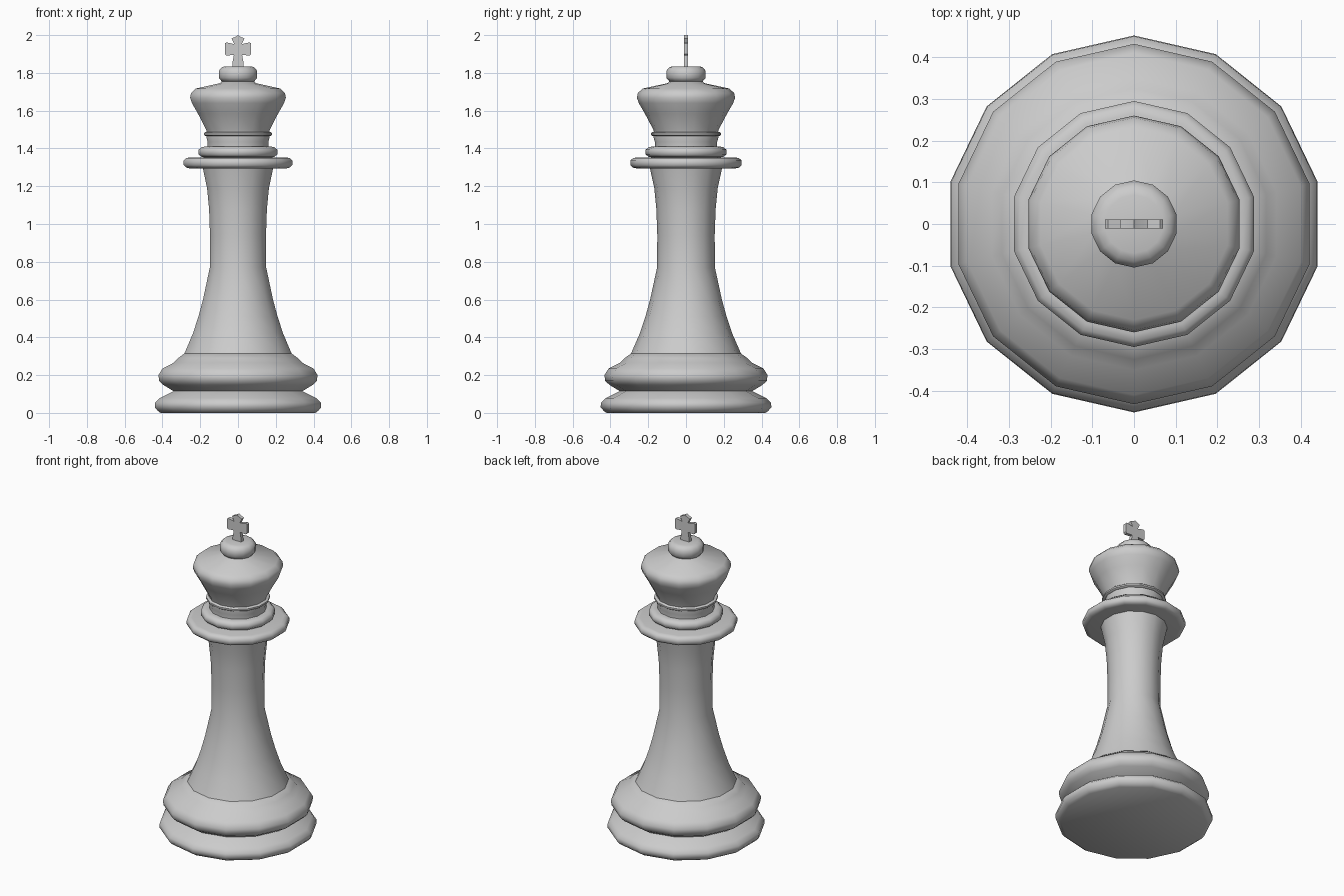
import bpy, bmesh, math

if "Cube" in bpy.data.objects:
    bpy.data.objects.remove(bpy.data.objects["Cube"])

SIDES = 14


def finish(name, bm, angle):
    bmesh.ops.recalc_face_normals(bm, faces=bm.faces)
    mesh = bpy.data.meshes.new(name)
    bm.to_mesh(mesh)
    bm.free()
    obj = bpy.data.objects.new(name, mesh)
    bpy.context.collection.objects.link(obj)
    bpy.ops.object.select_all(action='DESELECT')
    obj.select_set(True)
    bpy.context.view_layer.objects.active = obj
    bpy.ops.object.shade_smooth_by_angle(angle=math.radians(angle))
    return obj


def lathe(name, profile, angle=50):
    """Revolve (radius, z) points with a corner on the y axis, and cap both ends."""
    bm = bmesh.new()
    rings = []
    for r, z in profile:
        rings.append([bm.verts.new((r * math.sin(math.tau * i / SIDES),
                                    r * math.cos(math.tau * i / SIDES), z))
                      for i in range(SIDES)])
    for a, b in zip(rings, rings[1:]):
        for i in range(SIDES):
            j = (i + 1) % SIDES
            bm.faces.new((a[i], a[j], b[j], b[i]))
    bm.faces.new(rings[0])
    bm.faces.new(rings[-1])
    return finish(name, bm, angle)


def rounded_disc(name, radius, z0, z1, flat):
    """Disc with a rounded rim; flat is the radius of its flat faces."""
    mid, half, d = (z0 + z1) / 2, (z1 - z0) / 2, radius - flat
    pts = [(flat + d * math.cos(math.radians(t)), mid + half * math.sin(math.radians(t)))
           for t in (-90, -60, -25, 25, 60, 90)]
    return lathe(name, pts)


# Stepped foot with a pinched waist
lathe("base", [(0.42, 0), (0.435, 0.01), (0.452, 0.03), (0.45, 0.055), (0.425, 0.078),
               (0.35, 0.115), (0.405, 0.148), (0.428, 0.17), (0.432, 0.20),
               (0.41, 0.235), (0.35, 0.265), (0.325, 0.29), (0.29, 0.315)])

# Tapering column
lathe("column", [(0.293, 0.31), (0.245, 0.42), (0.215, 0.51), (0.19, 0.60), (0.153, 0.77),
                 (0.152, 0.94), (0.157, 1.08), (0.168, 1.19), (0.192, 1.30)])

# Collar rings and neck
rounded_disc("collar", 0.298, 1.295, 1.352, 0.265)
rounded_disc("upper_ring", 0.217, 1.352, 1.41, 0.18)
lathe("neck", [(0.165, 1.40), (0.165, 1.435), (0.172, 1.46), (0.166, 1.50)])
rounded_disc("neck_rim", 0.186, 1.465, 1.488, 0.17)

# Flared head and the button on it
lathe("head", [(0.168, 1.48), (0.173, 1.50), (0.218, 1.585), (0.25, 1.64), (0.26, 1.668),
               (0.255, 1.693), (0.23, 1.717), (0.10, 1.745), (0.08, 1.76)])
rounded_disc("button", 0.108, 1.75, 1.835, 0.07)

# Flared cross, one side of the outline mirrored to the other
half = [(0.03, 1.825), (0.03, 1.85), (0.022, 1.895), (0.062, 1.892), (0.07, 1.90),
        (0.07, 1.955), (0.062, 1.962), (0.02, 1.952), (0.034, 1.982), (0.006, 1.995)]
outline = half + [(0, 2.0)] + [(-x, z) for x, z in reversed(half)]
bm = bmesh.new()
face = bm.faces.new([bm.verts.new((x, -0.011, z)) for x, z in outline])
ext = bmesh.ops.extrude_face_region(bm, geom=[face], use_keep_orig=True)
for v in ext["geom"]:
    if isinstance(v, bmesh.types.BMVert):
        v.co.y = 0.011
finish("cross", bm, 20)
